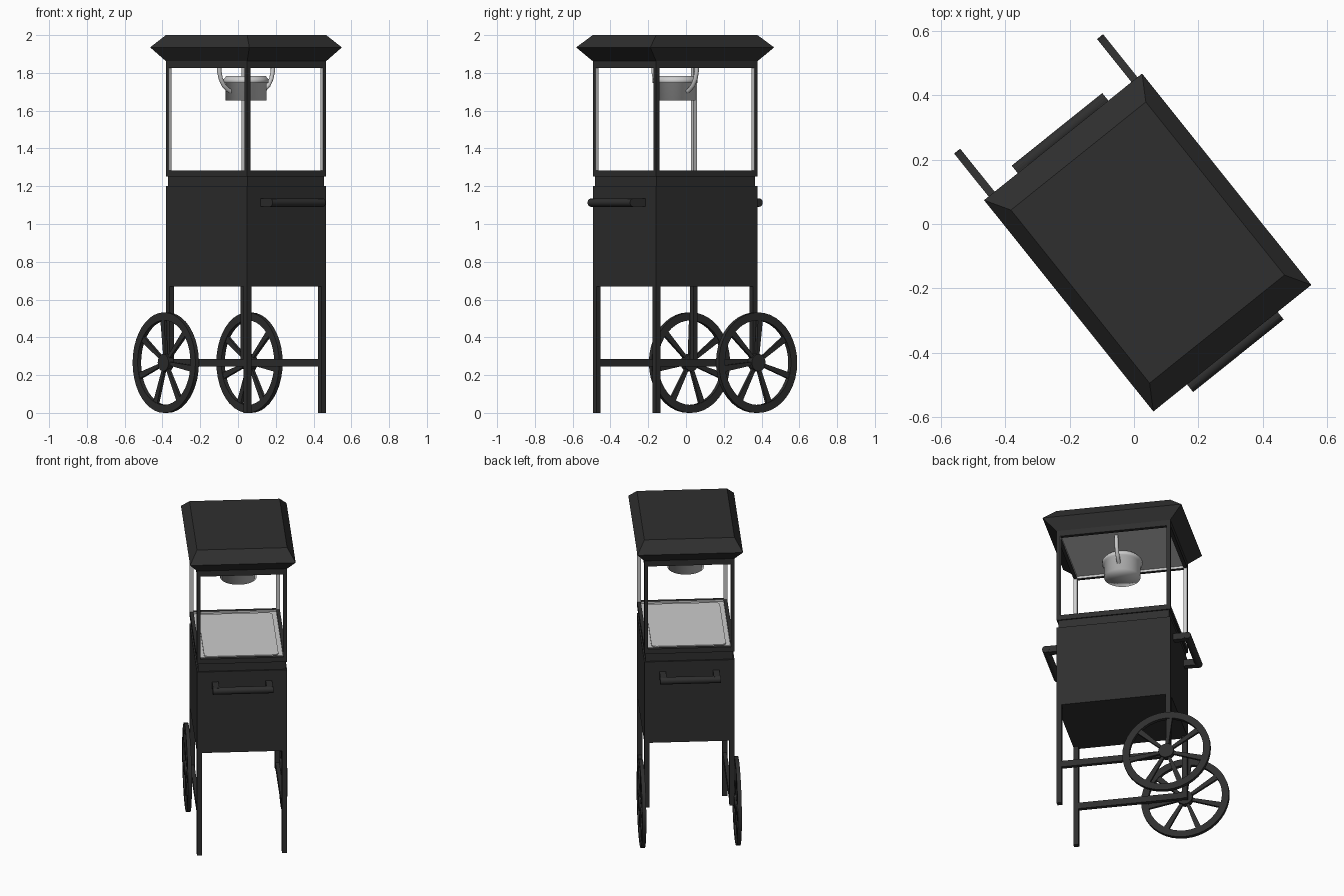
import bpy, bmesh, math
from mathutils import Matrix, Vector

if "Cube" in bpy.data.objects:
    bpy.data.objects.remove(bpy.data.objects["Cube"])

# local x = long axis of cart (handle end +x, wheels at -x), local y = short axis
PLACE = Matrix.Translation((0.0425, -0.0575, 0)) @ Matrix.Rotation(math.radians(-51.3), 4, 'Z')


def mat(name, c):
    m = bpy.data.materials.new(name)
    m.diffuse_color = (c[0], c[1], c[2], 1)
    m.use_nodes = True
    m.node_tree.nodes["Principled BSDF"].inputs["Base Color"].default_value = m.diffuse_color
    return m


DARK = mat("charcoal black", (0.028, 0.028, 0.028))
LIGHT = mat("light steel", (0.60, 0.60, 0.60))


def finish(bm, name, mats, smooth=None):
    bmesh.ops.recalc_face_normals(bm, faces=bm.faces[:])
    bmesh.ops.transform(bm, matrix=PLACE, verts=bm.verts[:])
    me = bpy.data.meshes.new(name)
    bm.to_mesh(me)
    bm.free()
    for m in mats:
        me.materials.append(m)
    ob = bpy.data.objects.new(name, me)
    bpy.context.collection.objects.link(ob)
    if smooth is not None:
        bpy.context.view_layer.objects.active = ob
        ob.select_set(True)
        bpy.ops.object.shade_smooth_by_angle(angle=math.radians(smooth))
        ob.select_set(False)
    return ob


def add_box(bm, lo, hi):
    c = [(a + b) / 2 for a, b in zip(lo, hi)]
    s = [b - a for a, b in zip(lo, hi)]
    M = Matrix.Translation(c) @ Matrix.Diagonal((*s, 1))
    return bmesh.ops.create_cube(bm, size=1, matrix=M)['verts']


def box(name, lo, hi, m=DARK):
    bm = bmesh.new()
    add_box(bm, lo, hi)
    return finish(bm, name, [m])


def stack(name, layers, m=DARK):
    """Rectangular loft: layers of (half x, half y, z)."""
    bm = bmesh.new()
    rings = [[bm.verts.new((sx * a, sy * b, z)) for sx, sy in ((1, 1), (-1, 1), (-1, -1), (1, -1))]
             for a, b, z in layers]
    for r, q in zip(rings, rings[1:]):
        for i in range(4):
            bm.faces.new((r[i], r[(i + 1) % 4], q[(i + 1) % 4], q[i]))
    bm.faces.new(rings[0])
    bm.faces.new(rings[-1])
    return finish(bm, name, [m])


def lathe(bm, profile, n, M=Matrix(), closed=False):
    """Spin a (radius, height) profile about z, then place with M."""
    rows = []
    for r, z in profile:
        if r == 0:
            rows.append([bm.verts.new(M @ Vector((0, 0, z)))] * n)
        else:
            rows.append([bm.verts.new(M @ Vector((r * math.cos(2 * math.pi * i / n),
                                                  r * math.sin(2 * math.pi * i / n), z))) for i in range(n)])
    pairs = list(zip(rows, rows[1:])) + ([(rows[-1], rows[0])] if closed else [])
    for a, b in pairs:
        for i in range(n):
            j = (i + 1) % n
            vs = list(dict.fromkeys((a[i], a[j], b[j], b[i])))
            bm.faces.new(vs)


HX, HY = 0.344, 0.268

# roof, cabinet and the recessed band over it
stack("roof", [(HX, HY, 1.862), (0.42, 0.314, 1.935), (HX, HY, 2.0)])
stack("cabinet", [(HX, HY, 0.67), (HX, HY, 1.20)])
stack("recessed_band", [(0.335, 0.26, 1.20), (0.335, 0.26, 1.252)])

# display case frame: posts and rails, steel on the faces that look inward
W = 0.022
bm = bmesh.new()
for sx in (-1, 1):
    for sy in (-1, 1):
        xs = sorted((sx * HX, sx * (HX - W)))
        ys = sorted((sy * HY, sy * (HY - W)))
        add_box(bm, (xs[0], ys[0], 1.252), (xs[1], ys[1], 1.864))
for z0, z1 in ((1.252, 1.284), (1.825, 1.864)):
    for s in (-1, 1):
        ys = sorted((s * HY, s * (HY - W)))
        add_box(bm, (-HX + W, ys[0], z0), (HX - W, ys[1], z1))
        xs = sorted((s * HX, s * (HX - W)))
        add_box(bm, (xs[0], -HY + W, z0), (xs[1], HY - W, z1))
bm.normal_update()
for f in bm.faces:
    c, n = f.calc_center_median(), f.normal
    if n.x * c.x < -0.1 or n.y * c.y < -0.1:
        f.material_index = 1
finish(bm, "case_frame", [DARK, LIGHT])

# case floor, rounded tray and ceiling
IX, IY = HX - W, HY - W
box("case_floor", (-IX, -IY, 1.25), (IX, IY, 1.272), LIGHT)
box("case_ceiling", (-IX, -IY, 1.84), (IX, IY, 1.86), LIGHT)
bm = bmesh.new()
add_box(bm, (-IX + 0.025, -IY + 0.025, 1.27), (IX - 0.025, IY - 0.025, 1.279))
up = [e for e in bm.edges if abs(e.verts[0].co.z - e.verts[1].co.z) > 0.005]
bmesh.ops.bevel(bm, geom=up, offset=0.03, segments=5, affect='EDGES', profile=0.5)
finish(bm, "popping_tray", [LIGHT])

# kettle, softly shaded all over
bm = bmesh.new()
lathe(bm, [(0, 1.655), (0.108, 1.655), (0.108, 1.745), (0.12, 1.747), (0.12, 1.765),
           (0.105, 1.783), (0, 1.783)], 32)
finish(bm, "kettle", [LIGHT], 180)

# curved kettle arms
path = [(0.183, 1.85), (0.182, 1.81), (0.172, 1.77), (0.152, 1.735), (0.125, 1.712), (0.1, 1.70)]
for s, side in ((-1, "left"), (1, "right")):
    bm = bmesh.new()
    rings = []
    for i, (y, z) in enumerate(path):
        a, b = path[max(i - 1, 0)], path[min(i + 1, len(path) - 1)]
        t = Vector((0, s * (b[0] - a[0]), b[1] - a[1])).normalized()
        u = Vector((1, 0, 0))
        v = t.cross(u)
        rings.append([bm.verts.new(Vector((0, s * y, z)) + 0.012 * (
            math.cos(k * math.pi / 5) * u + math.sin(k * math.pi / 5) * v)) for k in range(10)])
    for r, q in zip(rings, rings[1:]):
        for k in range(10):
            bm.faces.new((r[k], r[(k + 1) % 10], q[(k + 1) % 10], q[k]))
    bm.faces.new(rings[0])
    bm.faces.new(rings[-1])
    finish(bm, side + "_kettle_arm", [LIGHT], 60)

# legs, side bars and wheels
AZ, R, LW = 0.266, 0.266, 0.03
for s, side in ((-1, "left"), (1, "right")):
    ys = sorted((s * HY, s * (HY - LW)))
    box(side + "_long_leg", (HX - LW, ys[0], 0), (HX, ys[1], 0.67))
    box(side + "_short_leg", (-HX, ys[0], AZ - 0.02), (-HX + LW, ys[1], 0.67))
    box(side + "_side_bar", (-HX + LW, ys[0] + 0.003, AZ - 0.02), (HX - LW, ys[1] - 0.003, AZ + 0.02))

    M = Matrix.Translation((-0.325, s * 0.284, AZ)) @ Matrix.Rotation(math.pi / 2, 4, 'X')
    bm = bmesh.new()
    h = 0.012
    lathe(bm, [(R - 0.042, -h), (R, -h), (R, h), (R - 0.042, h)], 40, M, closed=True)
    lathe(bm, [(0, -0.018), (0.046, -0.018), (0.046, 0.018), (0, 0.018)], 20, M)
    for k in range(7):  # tapered spokes
        vs = add_box(bm, (0.035, -1, -0.008), (R - 0.035, 1, 0.008))
        for v in vs:
            v.co.y *= 0.009 if v.co.x < 0.1 else 0.017
        T = M @ Matrix.Rotation(math.radians(-8) + 2 * math.pi * k / 7, 4, 'Z')
        bmesh.ops.transform(bm, matrix=T, verts=vs)
    finish(bm, side + "_wheel", [DARK], 30)

# push handles on both ends
for s, end in ((1, "front"), (-1, "back")):
    bm = bmesh.new()
    for y in (-1, 1):
        ys = sorted((y * 0.178, y * 0.14))
        xs = sorted((s * (HX - 0.005), s * 0.435))
        add_box(bm, (xs[0], ys[0], 1.092), (xs[1], ys[1], 1.134))
    M = Matrix.Translation((s * 0.428, 0, 1.113)) @ Matrix.Rotation(math.pi / 2, 4, 'X')
    lathe(bm, [(0, -0.18), (0.022, -0.18), (0.022, 0.18), (0, 0.18)], 16, M)
    finish(bm, end + "_handle", [DARK], 30)
